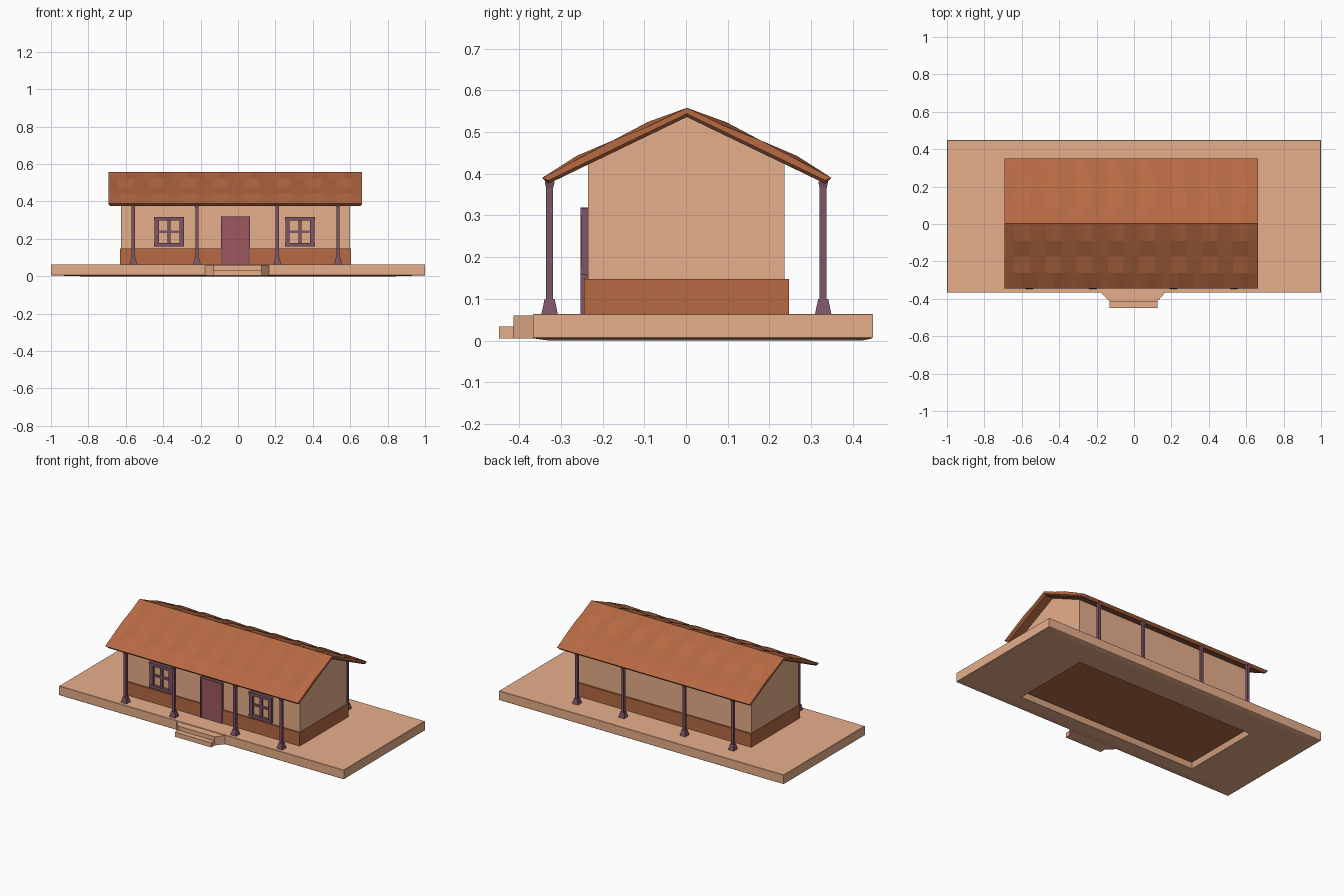
import bpy, bmesh

if "Cube" in bpy.data.objects:
    bpy.data.objects.remove(bpy.data.objects["Cube"])


def mat(name, rgb):
    m = bpy.data.materials.new(name)
    m.diffuse_color = (*rgb, 1)
    m.use_nodes = True
    m.node_tree.nodes["Principled BSDF"].inputs["Base Color"].default_value = m.diffuse_color
    return m


TAN = mat("tan plaster", (0.81, 0.434, 0.262))
RUST = mat("rust tile", (0.47, 0.143, 0.056))
WOOD = mat("plum wood", (0.205, 0.091, 0.135))
DOOR = mat("rose door", (0.34, 0.098, 0.116))


def make(name, bm, material):
    bmesh.ops.translate(bm, verts=bm.verts, vec=(0, 0.002, 0))
    bmesh.ops.recalc_face_normals(bm, faces=bm.faces)
    me = bpy.data.meshes.new(name)
    bm.to_mesh(me)
    bm.free()
    me.materials.append(material)
    ob = bpy.data.objects.new(name, me)
    bpy.context.collection.objects.link(ob)
    return ob


def loft(bm, rings):
    """Bridge closed rings of points and cap both ends."""
    vs = [[bm.verts.new(p) for p in r] for r in rings]
    n = len(vs[0])
    for a, b in zip(vs, vs[1:]):
        for i in range(n):
            bm.faces.new((a[i], a[(i + 1) % n], b[(i + 1) % n], b[i]))
    bm.faces.new(vs[0])
    bm.faces.new(vs[-1])


def rect(x0, x1, y0, y1, z):
    return [(x0, y0, z), (x1, y0, z), (x1, y1, z), (x0, y1, z)]


def box(bm, x0, x1, y0, y1, z0, z1):
    loft(bm, [rect(x0, x1, y0, y1, z0), rect(x0, x1, y0, y1, z1)])


# platform with a recess under the house
bm = bmesh.new()
loft(bm, [rect(-0.625, 0.6, -0.24, 0.238, 0.034),
          rect(-0.64, 0.615, -0.257, 0.255, 0.0),
          rect(-0.84, 0.84, -0.33, 0.42, 0.0),
          rect(-0.998, 0.998, -0.367, 0.444, 0.005),
          rect(-1, 1, -0.369, 0.446, 0.007),
          rect(-1, 1, -0.369, 0.446, 0.062),
          rect(-0.998, 0.998, -0.367, 0.444, 0.064)])
make("platform", bm, TAN)

# entrance steps: tapered upper step, plain lower step
bm = bmesh.new()
loft(bm, [[(-0.177, -0.368, z), (-0.13, -0.416, z), (0.126, -0.416, z), (0.166, -0.368, z)]
          for z in (0.005, 0.06)])
box(bm, -0.13, 0.126, -0.45, -0.415, 0.005, 0.034)
make("entrance_steps", bm, TAN)

# plinth band, with its underside showing in the recess
bm = bmesh.new()
box(bm, -0.631, 0.605, -0.247, 0.245, 0.03, 0.148)
make("plinth", bm, RUST)

# gabled walls
bm = bmesh.new()
loft(bm, [[(x, -0.237, 0.1), (x, 0.234, 0.1), (x, 0.234, 0.426), (x, 0, 0.54), (x, -0.237, 0.426)]
          for x in (-0.625, 0.6)])
make("walls", bm, TAN)

# roof: wavy tiled top (height, wave, column shift per row), straight underside
half = [(0.347, 0.390, 0, 0), (0.264, 0.434, 0.009, 0),
        (0.177, 0.480, -0.008, 1), (0.094, 0.513, 0.011, 0)]
profile = [(-y, z, w, s) for y, z, w, s in half] + [(0, 0.558, 0, 0)] + half[::-1]
COLS = 32


def roof_ring(c, x, lift):
    ring = [(x, y, z + w * ((c + s) // 2 % 2)) for y, z, w, s in profile]
    return ring + [(x, 0.332, 0.376 + lift), (x, 0, 0.536 + lift), (x, -0.332, 0.376 + lift)]


bm = bmesh.new()
rings = [roof_ring(0, -0.692, 0.008)]
for c in range(COLS + 1):
    rings.append(roof_ring(c, -0.682 + 1.336 * c / COLS, 0))
rings.append(roof_ring(COLS, 0.663, 0.008))
loft(bm, rings)
make("roof", bm, RUST)

# veranda posts, front and back rows
for row, y in (("front", -0.329), ("back", 0.327)):
    for i, x in enumerate((-0.56, -0.22, 0.21, 0.535)):
        bm = bmesh.new()
        loft(bm, [rect(x - r, x + r, y - r, y + r, z) for z, r in
                  ((0.062, 0.020), (0.1, 0.012), (0.1001, 0.0085),
                   (0.366, 0.0085), (0.379, 0.0115), (0.382, 0.0115))])
        make(f"{row}_post_{i + 1}", bm, WOOD)

# door leaf and frame
bm = bmesh.new()
box(bm, -0.083, 0.057, -0.252, -0.23, 0.063, 0.313)
make("door_leaf", bm, DOOR)
bm = bmesh.new()
box(bm, -0.090, -0.083, -0.255, -0.23, 0.063, 0.319)
box(bm, 0.057, 0.064, -0.255, -0.23, 0.063, 0.319)
box(bm, -0.083, 0.057, -0.255, -0.23, 0.313, 0.319)
make("door_frame", bm, WOOD)

# windows: lintel, sill, jambs and glazing bars
for side, cx in (("left", -0.368), ("right", 0.331)):
    bm = bmesh.new()
    box(bm, cx - 0.08, cx + 0.08, -0.255, -0.23, 0.299, 0.318)
    box(bm, cx - 0.08, cx + 0.08, -0.255, -0.23, 0.158, 0.177)
    for s in (-1, 1):
        a, b = sorted((cx + s * 0.055, cx + s * 0.078))
        box(bm, a, b, -0.252, -0.23, 0.177, 0.299)
    box(bm, cx - 0.008, cx + 0.008, -0.246, -0.23, 0.177, 0.299)
    box(bm, cx - 0.055, cx + 0.055, -0.245, -0.23, 0.231, 0.245)
    make(f"{side}_window_frame", bm, WOOD)
